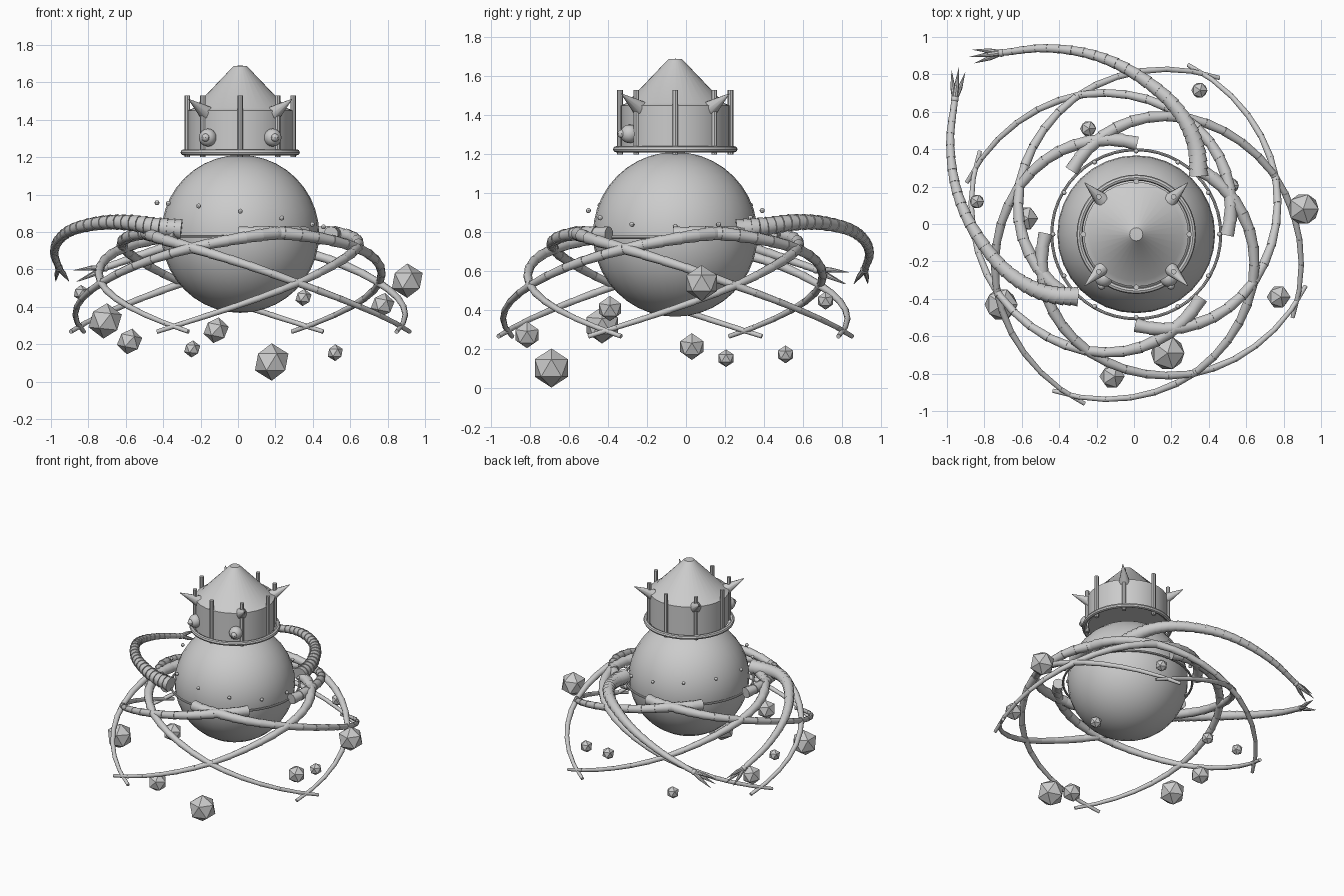
import bpy, bmesh, math
from mathutils import Vector, Matrix

if "Cube" in bpy.data.objects:
    bpy.data.objects.remove(bpy.data.objects["Cube"])

CX, CY = 0.012, -0.055          # axis of the body
C = Vector((CX, CY, 0))


def finish(name, bm, smooth=True):
    bmesh.ops.recalc_face_normals(bm, faces=bm.faces)
    me = bpy.data.meshes.new(name)
    bm.to_mesh(me)
    bm.free()
    ob = bpy.data.objects.new(name, me)
    bpy.context.collection.objects.link(ob)
    if smooth:
        bpy.ops.object.select_all(action='DESELECT')
        ob.select_set(True)
        bpy.context.view_layer.objects.active = ob
        bpy.ops.object.shade_smooth_by_angle(angle=math.radians(40))
    return ob


def cone(bm, a, b, r1, r2, n=10):
    """Capped tapered cylinder from point a to point b."""
    a, b = Vector(a), Vector(b)
    d = b - a
    m = Matrix.Translation((a + b) / 2) @ d.to_track_quat('Z', 'Y').to_matrix().to_4x4()
    bmesh.ops.create_cone(bm, cap_ends=True, segments=n, radius1=r1, radius2=r2,
                          depth=d.length, matrix=m)


def ball(bm, p, r, u=12, v=8):
    bmesh.ops.create_uvsphere(bm, u_segments=u, v_segments=v, radius=r,
                              matrix=Matrix.Translation(p))


def lathe(name, profile, n=32, closed=False):
    """Revolve (radius, z) points around the body axis."""
    bm = bmesh.new()
    vs = [bm.verts.new((CX + r, CY, z)) for r, z in profile]
    es = [bm.edges.new(p) for p in zip(vs, vs[1:])]
    if closed:
        es.append(bm.edges.new((vs[-1], vs[0])))
    bmesh.ops.spin(bm, geom=vs + es, cent=C, axis=(0, 0, 1), angle=2 * math.pi,
                   steps=n, use_duplicate=False)
    bmesh.ops.remove_doubles(bm, verts=bm.verts, dist=1e-4)
    return finish(name, bm)


def torus(name, R, r, z):
    k = [i * math.pi / 4 for i in range(8)]
    return lathe(name, [(R + r * math.cos(t), z + r * math.sin(t)) for t in k], 48, True)


def lerp(pts, t):
    """Catmull-Rom through the points, t in 0..1."""
    pts = [Vector(p) for p in pts]
    pts = [2 * pts[0] - pts[1]] + pts + [2 * pts[-1] - pts[-2]]
    s = t * (len(pts) - 3)
    i = min(int(s), len(pts) - 4)
    u = s - i
    a, b, c, d = pts[i:i + 4]
    return 0.5 * (2 * b + (c - a) * u + (2 * a - 5 * b + 4 * c - d) * u * u
                  + (3 * b - a - 3 * c + d) * u ** 3)


def segmented(bm, path, n, r0, r1):
    """Chain of overlapping tapered segments along a path function."""
    for i in range(n):
        a, b = path(i / n), path((i + 1) / n)
        r = r0 + (r1 - r0) * i / (n - 1)
        cone(bm, a, b + (b - a) * 0.06, r, r * 0.84)


def polar(r, ang, z):
    return Vector((CX + r * math.cos(ang), CY + r * math.sin(ang), z))


# round body and belt
bm = bmesh.new()
ball(bm, (CX, CY, 0.79), 0.422, 32, 20)
finish("body", bm)
torus("belt", 0.452, 0.008, 0.775)

# studs on a slightly tilted ring
bm = bmesh.new()
for k in range(12):
    a = k * math.pi / 6
    x = 0.445 * math.cos(a)
    ball(bm, polar(0.445, a, 0.912 - 0.145 * x - 0.1 * x * x), 0.013, 8, 6)
finish("belt_studs", bm)

# head: drum with conical top, collar, upright bars and spikes
lathe("head", [(0, 1.225), (0.28, 1.225), (0.28, 1.45), (0.25, 1.463), (0.035, 1.688), (0, 1.69)])
torus("collar", 0.303, 0.016, 1.226)
bm = bmesh.new()
for k in range(8):
    a = k * math.pi / 4
    cone(bm, polar(0.283, a, 1.20), polar(0.283, a, 1.53), 0.015, 0.015, 8)
finish("head_bars", bm)
bm = bmesh.new()
for k in range(4):
    a = math.pi / 4 + k * math.pi / 2
    cone(bm, polar(0.245, a, 1.43), polar(0.39, a, 1.51), 0.045, 0.002, 10)
finish("head_spikes", bm)

# eyes with small pupils
bm = bmesh.new()
for s in (-1, 1):
    p = Vector((CX + s * 0.173, CY - 0.235, 1.305))
    ball(bm, p, 0.048)
    ball(bm, p + Vector((s * 0.012, -0.04, 0)), 0.022, 8, 6)
finish("eyes", bm)

# eight thin tentacles: four tips, each reached from both directions
PROFILE = [(0.485, 0.79), (0.545, 0.795), (0.615, 0.765), (0.68, 0.71), (0.745, 0.625),
           (0.815, 0.51), (0.88, 0.39), (0.945, 0.27)]   # (radius, height), root to tip
PROFILE = [(r, z, 0) for r, z in PROFILE]
for k in range(4):
    for s, side in ((1, "left"), (-1, "right")):
        tip = math.radians(-22.5 + 90 * k)

        def path(t):
            q = lerp(PROFILE, t)
            return polar(q.x, tip + s * math.radians(158 - 163 * t), q.y)
        bm = bmesh.new()
        segmented(bm, path, 19, 0.04, 0.014)
        finish(f"tentacle_{k + 1}_{side}", bm)

# two big arms, mirrored across the diagonal, with three-pronged claws
ARM = [(.345, .26, .815), (.335, .40, .83), (.28, .54, .85), (.17, .68, .85), (-.03, .825, .82),
       (-.24, .91, .765), (-.48, .94, .69), (-.71, .915, .61)]
for name, flip in (("arm_back", False), ("arm_side", True)):
    pts = [Vector(p) - C for p in ARM]
    if flip:
        pts = [Vector((-p.y, -p.x, p.z)) for p in pts]
    pts = [p + C for p in pts]
    bm = bmesh.new()
    segmented(bm, lambda t: lerp(pts, t), 26, 0.055, 0.02)
    end = pts[-1]
    d = (end - lerp(pts, 0.97)).normalized()
    u = d.cross(Vector((0, 0, 1))).normalized()
    v = u.cross(d)
    ball(bm, end, 0.022, 10, 6)
    for j in range(3):
        a = math.radians(90 + 120 * j)
        w = u * math.cos(a) + v * math.sin(a)
        mid = end + d * 0.07 + w * 0.022
        cone(bm, end, mid, 0.015, 0.013, 8)
        cone(bm, mid, end + d * 0.165 + w * 0.042, 0.013, 0.001, 8)
    finish(name, bm)

# floating faceted rocks: x, y, z, radius
ROCKS = [(.905, .08, .54, .092), (-.71, -.43, .325, .095), (-.58, .03, .215, .07),
         (-.84, .12, .475, .042), (-.245, .51, .175, .046), (-.117, -.815, .275, .07),
         (.18, -.69, .105, .1), (.35, .715, .45, .046), (.773, -.39, .41, .066),
         (.52, .205, .155, .045)]
for i, (x, y, z, r) in enumerate(ROCKS):
    bm = bmesh.new()
    bmesh.ops.create_icosphere(bm, subdivisions=1, radius=r,
                               matrix=Matrix.Translation((x, y, z)) @ Matrix.Rotation(0.1 * (i % 3), 4, 'Y'))
    finish(f"rock_{i + 1}", bm, False)
